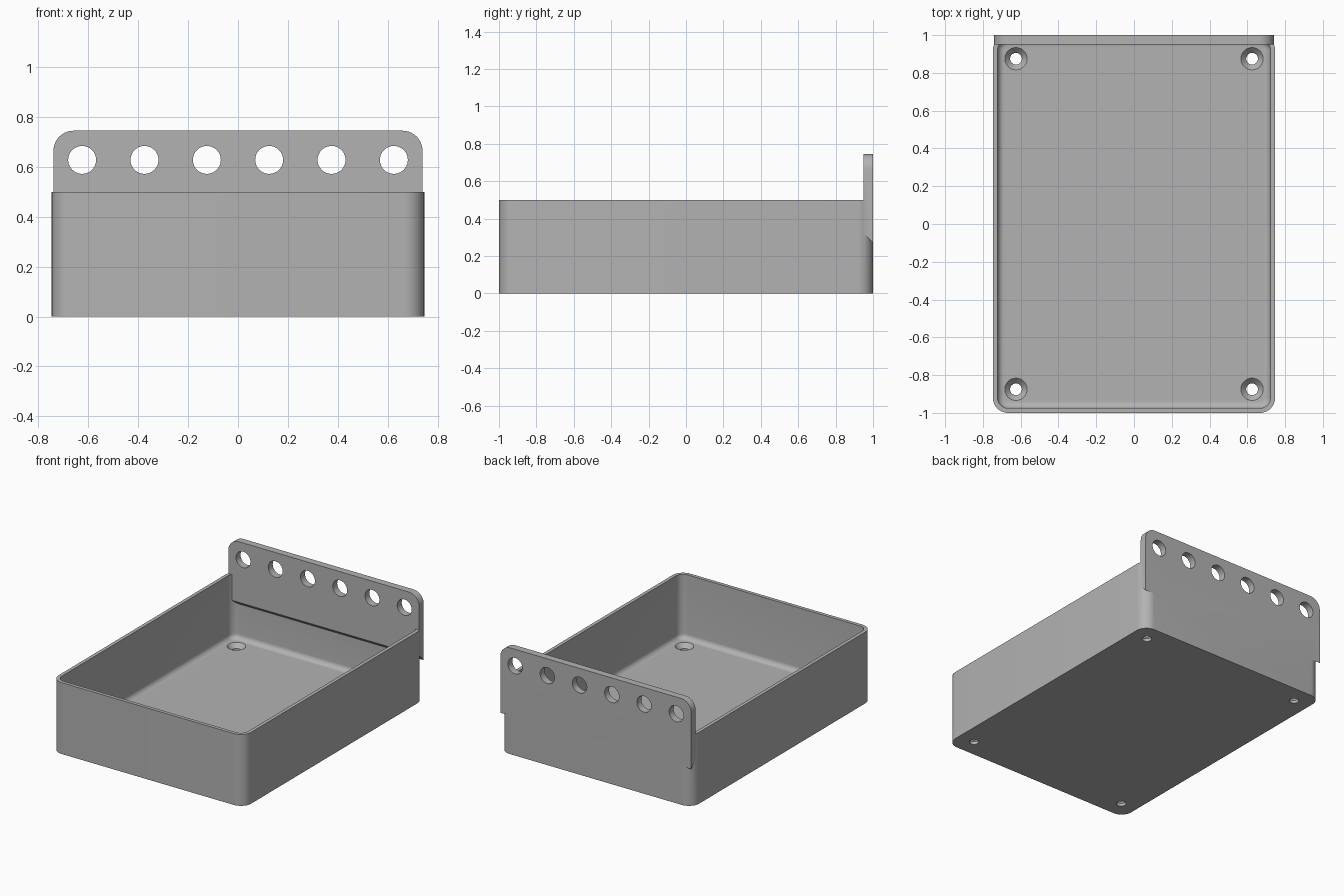
import bpy, bmesh, math

cube = bpy.data.objects.get("Cube")
if cube:
    bpy.data.objects.remove(cube)

grey = bpy.data.materials.new("plain_grey")
grey.use_nodes = True
COLOUR = (0.45, 0.45, 0.45, 1)
grey.diffuse_color = COLOUR
grey.node_tree.nodes["Principled BSDF"].inputs["Base Color"].default_value = COLOUR

HX, HY, HEIGHT = 0.747, 1.0, 0.5
WALL, FLOOR, CORNER, FILLET = 0.025, 0.05, 0.08, 0.035


def rounded_loop(hx, hy, radius, steps=10):
    """Counter-clockwise rounded rectangle, as (x, y) points."""
    points = []
    for i, (sx, sy) in enumerate([(1, 1), (-1, 1), (-1, -1), (1, -1)]):
        for k in range(steps + 1):
            a = math.pi / 2 * (i + k / steps)
            points.append((sx * (hx - radius) + radius * math.cos(a),
                           sy * (hy - radius) + radius * math.sin(a)))
    return points


def loft(name, rings):
    """Closed solid skinned through rings of equal length."""
    bm = bmesh.new()
    loops = [[bm.verts.new(p) for p in ring] for ring in rings]
    n = len(loops[0])
    for a, b in zip(loops, loops[1:]):
        for i in range(n):
            j = (i + 1) % n
            bm.faces.new((a[i], a[j], b[j], b[i]))
    bm.faces.new(loops[0][::-1])
    bm.faces.new(loops[-1])
    bmesh.ops.recalc_face_normals(bm, faces=bm.faces)
    mesh = bpy.data.meshes.new(name)
    bm.to_mesh(mesh)
    bm.free()
    mesh.materials.append(grey)
    obj = bpy.data.objects.new(name, mesh)
    bpy.context.collection.objects.link(obj)
    return obj


def boolean(target, tool, operation):
    """Apply a boolean and remove the tool object."""
    tool.hide_render = True
    mod = target.modifiers.new(operation.lower(), "BOOLEAN")
    mod.operation, mod.solver, mod.object = operation, "EXACT", tool
    bpy.context.view_layer.objects.active = target
    bpy.ops.object.modifier_apply(modifier=mod.name)
    bpy.data.objects.remove(tool)


def turned(name, profile, place, sides=40):
    """Round solid from (radius, distance along axis) pairs."""
    angles = [2 * math.pi * k / sides for k in range(sides)]
    return loft(name, [[place(r * math.cos(a), r * math.sin(a), d) for a in angles]
                       for r, d in profile])


# Open tray: outside wall, rim, inside wall, filleted floor
def tray_ring(inset, z):
    return [(x, y, z) for x, y in rounded_loop(HX - inset, HY - inset, CORNER - inset)]


rings = [tray_ring(0, 0), tray_ring(0, HEIGHT), tray_ring(WALL, HEIGHT)]
for k in range(9):
    a = math.pi / 2 * k / 8
    rings.append(tray_ring(WALL + FILLET * (1 - math.cos(a)),
                           FLOOR + FILLET * (1 - math.sin(a))))
tray = loft("tray", rings)

# Hanging plate with rounded top corners and a sloping lower edge
PLATE_X, PLATE_TOP, THICK, LOW = 0.74, 0.745, 0.05, 0.27


def plate_ring(y, bottom):
    arc = [(x, z + PLATE_TOP - 0.5) for x, z in rounded_loop(PLATE_X, 0.5, 0.08)[:22]]
    return [(x, y, z) for x, z in arc + [(-PLATE_X, bottom), (PLATE_X, bottom)]]


plate = loft("hanging_plate", [plate_ring(HY - THICK, LOW + THICK), plate_ring(HY, LOW)])
boolean(tray, plate, "UNION")

# Row of six round holes along the plate
for i in range(6):
    cx = -0.625 + 0.25 * i
    boolean(tray, turned("plate_hole_cutter", [(0.056, 0.9), (0.056, 1.1)],
                         lambda u, v, d: (cx + u, d, 0.628 + v)), "DIFFERENCE")

# Four countersunk screw holes in the floor
SCREW = [(0.031, -0.1), (0.031, 0.02), (0.059, FLOOR), (0.059, FLOOR + 0.02)]
for cx in (-0.625, 0.625):
    for cy in (-0.875, 0.875):
        boolean(tray, turned("screw_hole_cutter", SCREW,
                             lambda u, v, d: (cx + u, cy + v, d)), "DIFFERENCE")

# Smooth curves, crisp edges
tray.name = "wall_storage_tray"
for o in bpy.context.selected_objects:
    o.select_set(False)
tray.select_set(True)
bpy.context.view_layer.objects.active = tray
bpy.ops.object.shade_smooth_by_angle(angle=math.radians(30))
